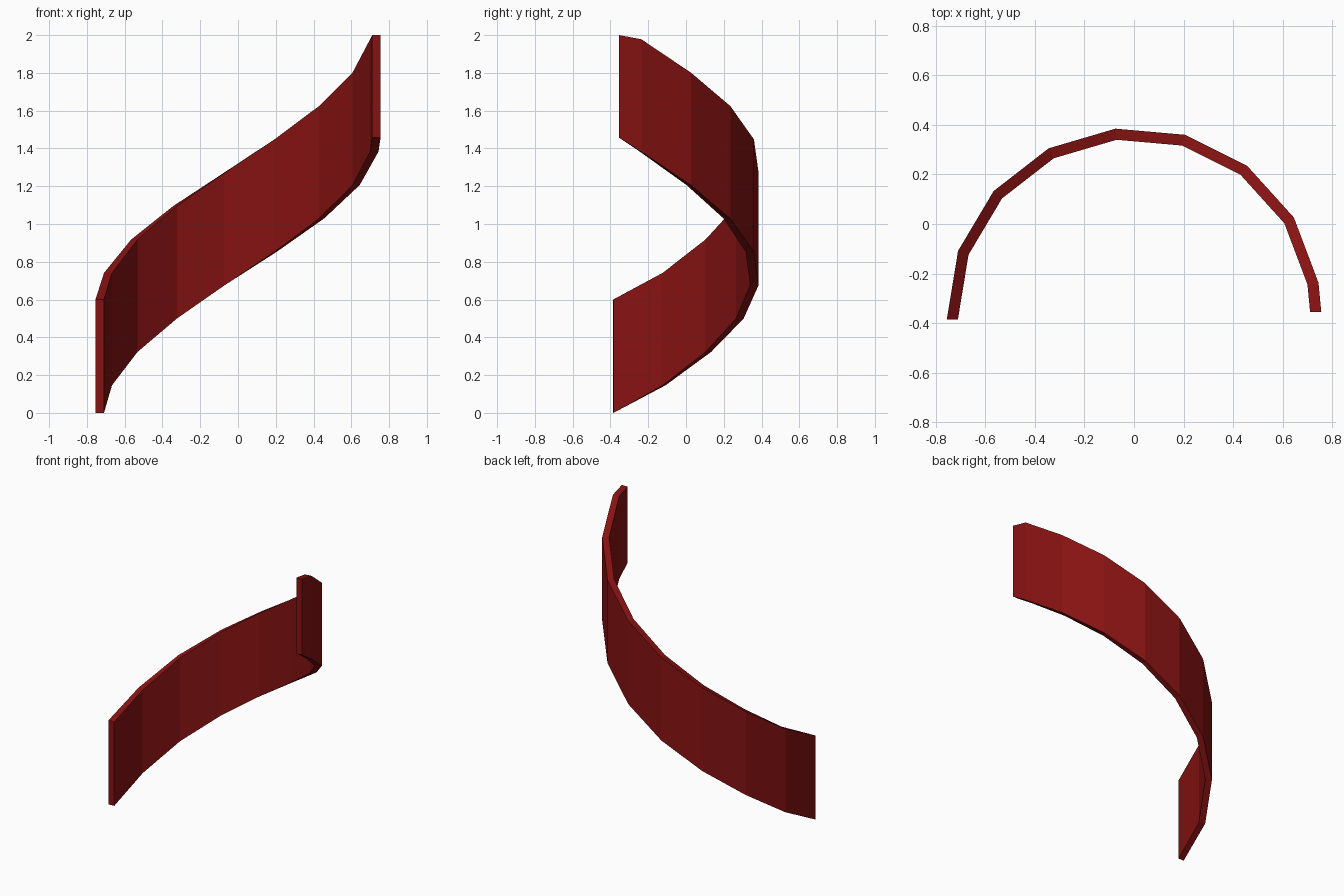
import bpy
import bmesh
from math import sin, cos, radians

cube = bpy.data.objects.get("Cube")
if cube:
    bpy.data.objects.remove(cube, do_unlink=True)

OUTER, INNER = 0.755, 0.71
CENTRE_Y = -0.367
START, STEP, END = 181.4, 21.43, 1.0
HEIGHT, RISE = 0.6, 0.1767

red = bpy.data.materials.new("dark_red")
red.use_nodes = True
colour = (0.24, 0.006, 0.006, 1)
red.diffuse_color = colour
red.node_tree.nodes["Principled BSDF"].inputs["Base Color"].default_value = colour

# Stations along the band: angle, bottom height, top height
stations = [(START, 0.0, HEIGHT)]
for i in range(1, 9):
    low = 0.146 + RISE * (i - 1)
    stations.append((START - STEP * i, low, low + HEIGHT - 0.005))
stations.append((END, 1.457, 2.0))

# Rising curved band with a rectangular section
bm = bmesh.new()
rings = []
for angle, low, high in stations:
    a = radians(angle)
    section = ((OUTER, low), (OUTER, high), (INNER, high), (INNER, low))
    rings.append([bm.verts.new((r * cos(a), CENTRE_Y + r * sin(a), z)) for r, z in section])
for near, far in zip(rings, rings[1:]):
    for k in range(4):
        n = (k + 1) % 4
        bm.faces.new((near[k], near[n], far[n], far[k]))
bm.faces.new(rings[0])
bm.faces.new(rings[-1])
bmesh.ops.recalc_face_normals(bm, faces=bm.faces)

mesh = bpy.data.meshes.new("curved_band")
bm.to_mesh(mesh)
bm.free()
mesh.materials.append(red)
band = bpy.data.objects.new("curved_band", mesh)
bpy.context.collection.objects.link(band)
